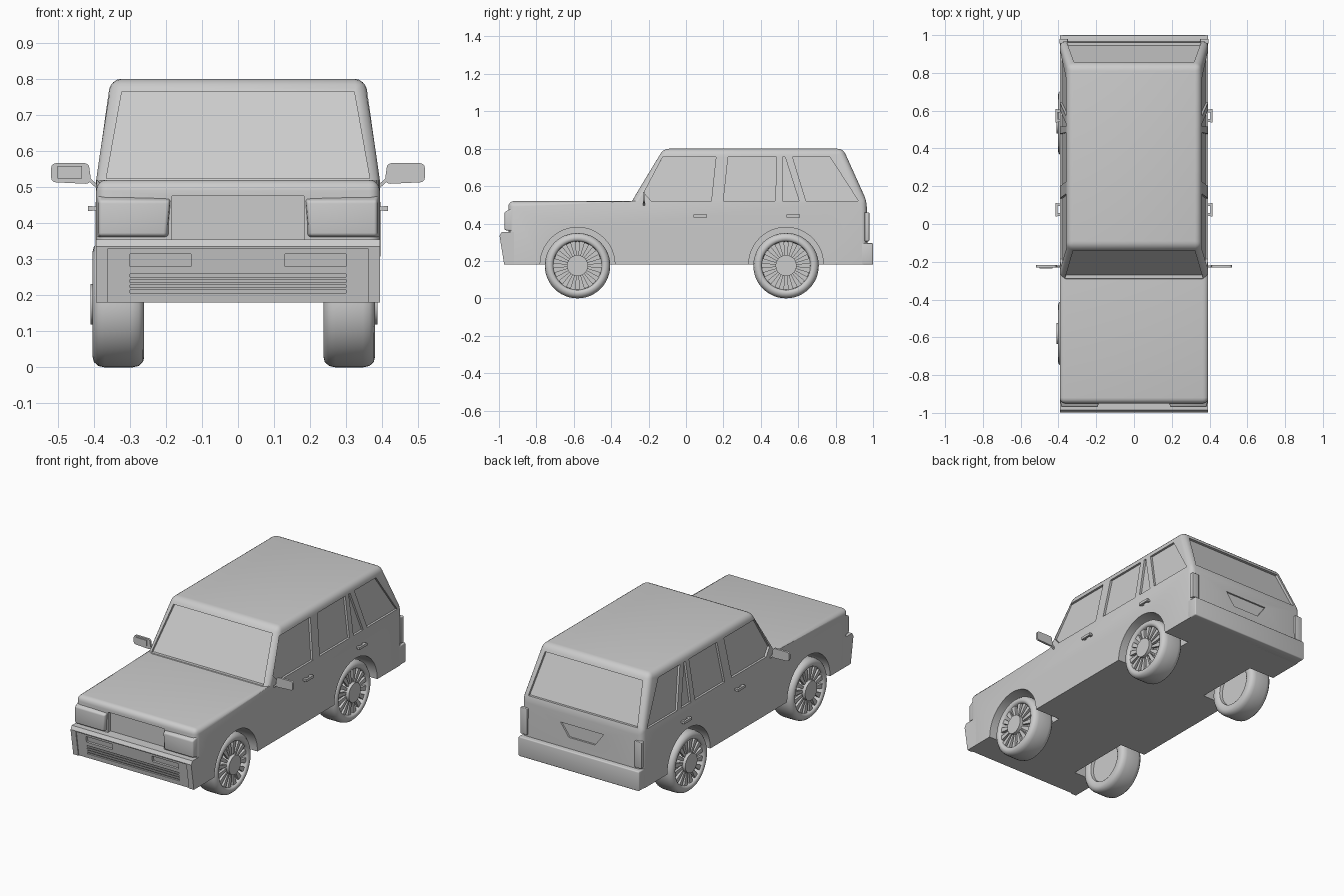
import bpy, bmesh
from math import sin, cos, pi, radians

if "Cube" in bpy.data.objects:
    bpy.data.objects.remove(bpy.data.objects["Cube"])


def finish(name, bm, bevel=0):
    bmesh.ops.recalc_face_normals(bm, faces=bm.faces[:])
    me = bpy.data.meshes.new(name)
    bm.to_mesh(me)
    bm.free()
    ob = bpy.data.objects.new(name, me)
    bpy.context.collection.objects.link(ob)
    bpy.ops.object.select_all(action='DESELECT')
    ob.select_set(True)
    bpy.context.view_layer.objects.active = ob
    if bevel:
        m = ob.modifiers.new("bevel", 'BEVEL')
        m.width, m.segments, m.limit_method = bevel, 3, 'ANGLE'
        bpy.ops.object.modifier_apply(modifier=m.name)
    bpy.ops.object.shade_smooth_by_angle(angle=radians(35))
    return ob


def loft(bm, a, b):
    """Closed solid between two matching outlines."""
    va, vb = [bm.verts.new(p) for p in a], [bm.verts.new(p) for p in b]
    bm.faces.new(va)
    bm.faces.new(vb[::-1])
    for i in range(len(va)):
        j = (i + 1) % len(va)
        bm.faces.new((va[i], vb[i], vb[j], va[j]))


def box(bm, x0, x1, y0, y1, z0, z1):
    loft(bm, [(x0, y0, z0), (x1, y0, z0), (x1, y1, z0), (x0, y1, z0)],
         [(x0, y0, z1), (x1, y0, z1), (x1, y1, z1), (x0, y1, z1)])


def cut(ob, bm):
    cutter = finish("cutter", bm)
    cutter.hide_render = True
    bpy.context.view_layer.objects.active = ob
    m = ob.modifiers.new("cut", 'BOOLEAN')
    m.operation, m.solver, m.object = 'DIFFERENCE', 'EXACT', cutter
    bpy.ops.object.modifier_apply(modifier=m.name)
    bpy.data.objects.remove(cutter)
    bpy.ops.object.select_all(action='DESELECT')
    ob.select_set(True)
    bpy.ops.object.shade_smooth_by_angle(angle=radians(30))


W, TOP, BELT = 0.393, 0.353, 0.52
AXLES = (-0.58, 0.535)


def side_x(z):
    return W - max(0, z - BELT) * (W - TOP) / 0.28


def screen_y(z):
    return -0.29 + (z - BELT) * 0.17 / 0.28


def rear_y(z):
    return 0.966 - (z - BELT) * 0.126 / 0.28


# Body shell: lower tub and tapered cabin in one mesh, rounded on its outer edges
bm = bmesh.new()
prof = [(-0.95, 0.18), (-0.95, BELT), (-0.29, BELT), (-0.12, 0.8), (0.84, 0.8), (0.966, BELT), (0.972, 0.18)]
L, R = [[bm.verts.new((s * side_x(z), y, z)) for y, z in prof] for s in (-1, 1)]
for V in (L, R):
    bm.faces.new([V[i] for i in (0, 1, 2, 5, 6)])
    bm.faces.new(V[2:6])
for i in range(7):
    j = (i + 1) % 7
    bm.faces.new((L[i], L[j], R[j], R[i]))
bmesh.ops.recalc_face_normals(bm, faces=bm.faces[:])
rim = [e for e in bm.edges if e.calc_face_angle_signed() > 0.3 and max(v.co.z for v in e.verts) > 0.3]
bmesh.ops.bevel(bm, geom=rim, offset=0.03, segments=4, profile=0.5, affect='EDGES')
body = finish("body_shell", bm)

# Recessed windows, grille opening, plate recess and wheel wells
windows = [
    [(-0.225, 0.565), (-0.125, 0.755), (0.16, 0.755), (0.135, 0.52), (-0.185, 0.52)],
    [(0.2, 0.52), (0.225, 0.755), (0.485, 0.755), (0.477, 0.52)],
    [(0.515, 0.52), (0.517, 0.755), (0.53, 0.755), (0.605, 0.52)],
    [(0.57, 0.755), (0.77, 0.755), (0.922, 0.52), (0.642, 0.52)]]
bm = bmesh.new()
for s in (-1, 1):
    for w in windows:
        loft(bm, [(s * (side_x(z) - 0.013), y, z) for y, z in w], [(s * 0.5, y, z) for y, z in w])
    for y in AXLES:
        ring = [(y + 0.2 * cos(a * pi / 24), 0.18 + 0.2 * sin(a * pi / 24)) for a in range(48)]
        loft(bm, [(s * 0.225, *p) for p in ring], [(s * 0.5, *p) for p in ring])
front = [(-0.365, 0.524), (0.365, 0.524), (0.322, 0.765), (-0.322, 0.765)]
loft(bm, [(x, screen_y(z) + 0.018, z) for x, z in front], [(x, screen_y(z) - 0.1, z) for x, z in front])
back = [(-0.355, 0.53), (0.355, 0.53), (0.318, 0.76), (-0.318, 0.76)]
loft(bm, [(x, rear_y(z) - 0.016, z) for x, z in back], [(x, rear_y(z) + 0.1, z) for x, z in back])
box(bm, -0.183, 0.183, -1.1, -0.925, 0.34, 0.475)
plate = [(-0.14, 0.435), (0.14, 0.435), (0.085, 0.36), (-0.085, 0.36)]
loft(bm, [(x, 0.958, z) for x, z in plate], [(x, 1.1, z) for x, z in plate])
cut(body, bm)

# Front bumper with shallow centre panel, fog lamp pockets and lower slats
bm = bmesh.new()
p = [(-0.9, 0.18), (-0.972, 0.18), (-0.997, 0.335), (-0.985, 0.355), (-0.9, 0.355)]
loft(bm, [(-W, *q) for q in p], [(W, *q) for q in p])
bumper = finish("front_bumper", bm)


def bumper_y(z):
    return -0.972 - (z - 0.18) * 0.025 / 0.155


def pocket(bm, x0, x1, z0, z1, depth):
    c = [(x0, z0), (x1, z0), (x1, z1), (x0, z1)]
    loft(bm, [(x, bumper_y(z) + depth, z) for x, z in c], [(x, -1.1, z) for x, z in c])


bm = bmesh.new()
pocket(bm, -0.36, 0.36, 0.17, 0.33, 0.006)
cut(bumper, bm)
bm = bmesh.new()
for s in (-1, 1):
    pocket(bm, min(s * 0.13, s * 0.3), max(s * 0.13, s * 0.3), 0.28, 0.315, 0.02)
for k in range(4):
    z = 0.206 + k * 0.015
    pocket(bm, -0.3, 0.3, z, z + 0.008, 0.016)
cut(bumper, bm)

# Rear bumper
bm = bmesh.new()
box(bm, -W, W, 0.93, 1.0, 0.18, 0.295)
finish("rear_bumper", bm, 0.006)

for s, side in ((-1, "left"), (1, "right")):
    # Headlight bulge
    bm = bmesh.new()
    a = [(0.183, 0.357), (0.392, 0.357), (0.392, 0.485), (0.183, 0.475)]
    b = [(0.2, 0.365), (0.385, 0.365), (0.385, 0.462), (0.19, 0.462)]
    loft(bm, [(s * x, -0.92, z) for x, z in a], [(s * x, -0.97, z) for x, z in b])
    finish(side + "_headlight", bm, 0.008)

    # Tail light
    bm = bmesh.new()
    x0, x1 = sorted((s * 0.35, s * 0.395))
    box(bm, x0, x1, 0.955, 0.98, 0.305, 0.46)
    finish(side + "_tail_light", bm, 0.004)

    # Door handles: grip on two posts
    bm = bmesh.new()
    for y in (0.04, 0.537):
        x0, x1 = sorted((s * 0.404, s * 0.416))
        box(bm, x0, x1, y, y + 0.072, 0.433, 0.448)
        for d in (0.003, 0.054):
            x0, x1 = sorted((s * 0.385, s * 0.408))
            box(bm, x0, x1, y + d, y + d + 0.015, 0.435, 0.446)
    finish(side + "_door_handles", bm)

    # Mirror head with rounded outline, and its stem
    bm = bmesh.new()
    ring = []
    for cx, cz, a0 in ((0.505, 0.553, 0), (0.425, 0.553, 90), (0.421, 0.522, 180), (0.505, 0.526, 270)):
        ring += [(s * (cx + 0.013 * cos(radians(a0 + k * 30))), cz + 0.013 * sin(radians(a0 + k * 30))) for k in range(4)]
    loft(bm, [(x, -0.231, z) for x, z in ring], [(x, -0.218, z) for x, z in ring])
    loft(bm, [(s * 0.385, y, z) for y, z in ((-0.23, 0.49), (-0.22, 0.49), (-0.22, 0.502), (-0.23, 0.502))],
         [(s * 0.415, y, z) for y, z in ((-0.23, 0.517), (-0.22, 0.517), (-0.22, 0.53), (-0.23, 0.53))])
    if s < 0:
        box(bm, -0.5, -0.432, -0.236, -0.23, 0.524, 0.558)
    finish(side + "_mirror", bm)

    # Wheels: turned tyre, raised hub and radial spokes
    cx = -0.3315 if s < 0 else 0.3085
    tyre = [(0.02, 0), (0.02, 0.128), (0.06, 0.13), (0.068, 0.136), (0.0715, 0.146), (0.068, 0.16), (0.056, 0.171),
            (0.038, 0.175), (-0.038, 0.175), (-0.056, 0.171), (-0.068, 0.16), (-0.0715, 0.146), (-0.069, 0.125),
            (-0.062, 0.115), (-0.045, 0.112), (-0.045, 0)]
    for y, end in zip(AXLES, ("front", "rear")):
        bm = bmesh.new()
        vs = [bm.verts.new((cx + s * a, y, 0.175 + r)) for a, r in tyre]
        es = [bm.edges.new(e) for e in zip(vs, vs[1:])]
        bmesh.ops.spin(bm, geom=vs + es, cent=(cx, y, 0.175), axis=(1, 0, 0), angle=2 * pi, steps=48)
        bmesh.ops.remove_doubles(bm, verts=bm.verts[:], dist=1e-5)
        finish(f"{end}_{side}_tyre", bm)

        bm = bmesh.new()
        ring = [(y + 0.056 * cos(k * pi / 16), 0.175 + 0.056 * sin(k * pi / 16)) for k in range(32)]
        loft(bm, [(cx + s * 0.01, *q) for q in ring], [(cx + s * 0.078, *q) for q in ring])
        for k in range(16):
            t = k * pi / 8 + pi / 16
            quad = [(y + r * cos(t) - w * sin(t), 0.175 + r * sin(t) + w * cos(t))
                    for r, w in ((0.05, -0.006), (0.131, -0.014), (0.131, 0.014), (0.05, 0.006))]
            loft(bm, [(cx + s * 0.045, *q) for q in quad], [(cx + s * 0.06, *q) for q in quad])
        finish(f"{end}_{side}_wheel_spokes", bm)
